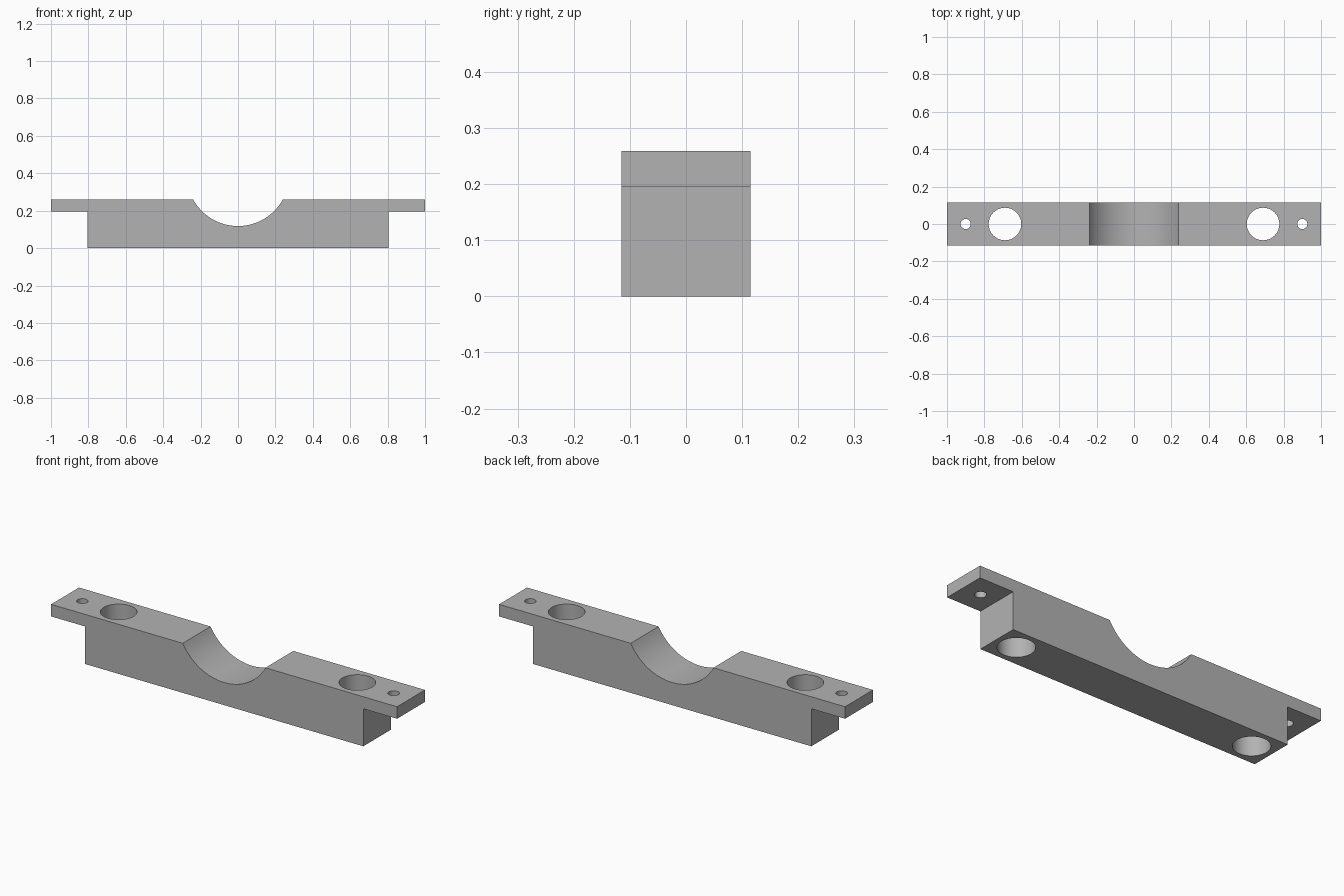
import bpy, bmesh, math

cube = bpy.data.objects.get("Cube")
if cube:
    bpy.data.objects.remove(cube, do_unlink=True)

HALF_DEPTH, TOP, LEDGE = 0.115, 0.259, 0.196
BLOCK_X, END_X = 0.805, 1.0
SADDLE_HALF, SADDLE_LOW = 0.239, 0.118

grey = bpy.data.materials.new("plain grey")
grey.use_nodes = True
colour = (0.45, 0.45, 0.45, 1)
grey.diffuse_color = colour
grey.node_tree.nodes["Principled BSDF"].inputs["Base Color"].default_value = colour


def make_object(name, bm):
    mesh = bpy.data.meshes.new(name)
    bmesh.ops.recalc_face_normals(bm, faces=bm.faces)
    bm.to_mesh(mesh)
    bm.free()
    mesh.materials.append(grey)
    obj = bpy.data.objects.new(name, mesh)
    bpy.context.collection.objects.link(obj)
    return obj


# Side profile: stepped block with end tabs and a round saddle in the top
drop = TOP - SADDLE_LOW
radius = (SADDLE_HALF ** 2 + drop ** 2) / (2 * drop)
sweep = math.asin(SADDLE_HALF / radius)
steps = 48
profile = [(-END_X, TOP), (-END_X, LEDGE), (-BLOCK_X, LEDGE), (-BLOCK_X, 0)]
profile += [(-x, z) for x, z in reversed(profile)]
for i in range(steps + 1):
    a = sweep * (1 - 2 * i / steps)
    profile.append((radius * math.sin(a), SADDLE_LOW + radius * (1 - math.cos(a))))

bm = bmesh.new()
face = bm.faces.new([bm.verts.new((x, -HALF_DEPTH, z)) for x, z in profile])
swept = bmesh.ops.extrude_face_region(bm, geom=[face])["geom"]
bmesh.ops.translate(bm, vec=(0, 2 * HALF_DEPTH, 0),
                    verts=[v for v in swept if isinstance(v, bmesh.types.BMVert)])
clamp = make_object("clamp_block", bm)

# Large bores through the block and small screw holes through the tabs
cutters = []
for side, label in ((1, "left"), (-1, "right")):
    for name, x, r in (("bore", 0.69, 0.087), ("screw_hole", 0.9, 0.027)):
        bm = bmesh.new()
        bmesh.ops.create_cone(bm, cap_ends=True, segments=64,
                              radius1=r, radius2=r, depth=1)
        cutter = make_object(f"{label}_{name}_cutter", bm)
        cutter.location.x = side * x
        cutter.hide_render = True
        cutters.append(cutter)
        cut = clamp.modifiers.new(cutter.name, "BOOLEAN")
        cut.operation = "DIFFERENCE"
        cut.solver = "EXACT"
        cut.object = cutter

# Apply the cuts, then remove the helpers
bpy.ops.object.select_all(action="DESELECT")
clamp.select_set(True)
bpy.context.view_layer.objects.active = clamp
for cutter in cutters:
    bpy.ops.object.modifier_apply(modifier=cutter.name)
    bpy.data.objects.remove(cutter, do_unlink=True)

# Smooth curved walls, keep the edges crisp
bpy.ops.object.shade_smooth_by_angle(angle=math.radians(30))
